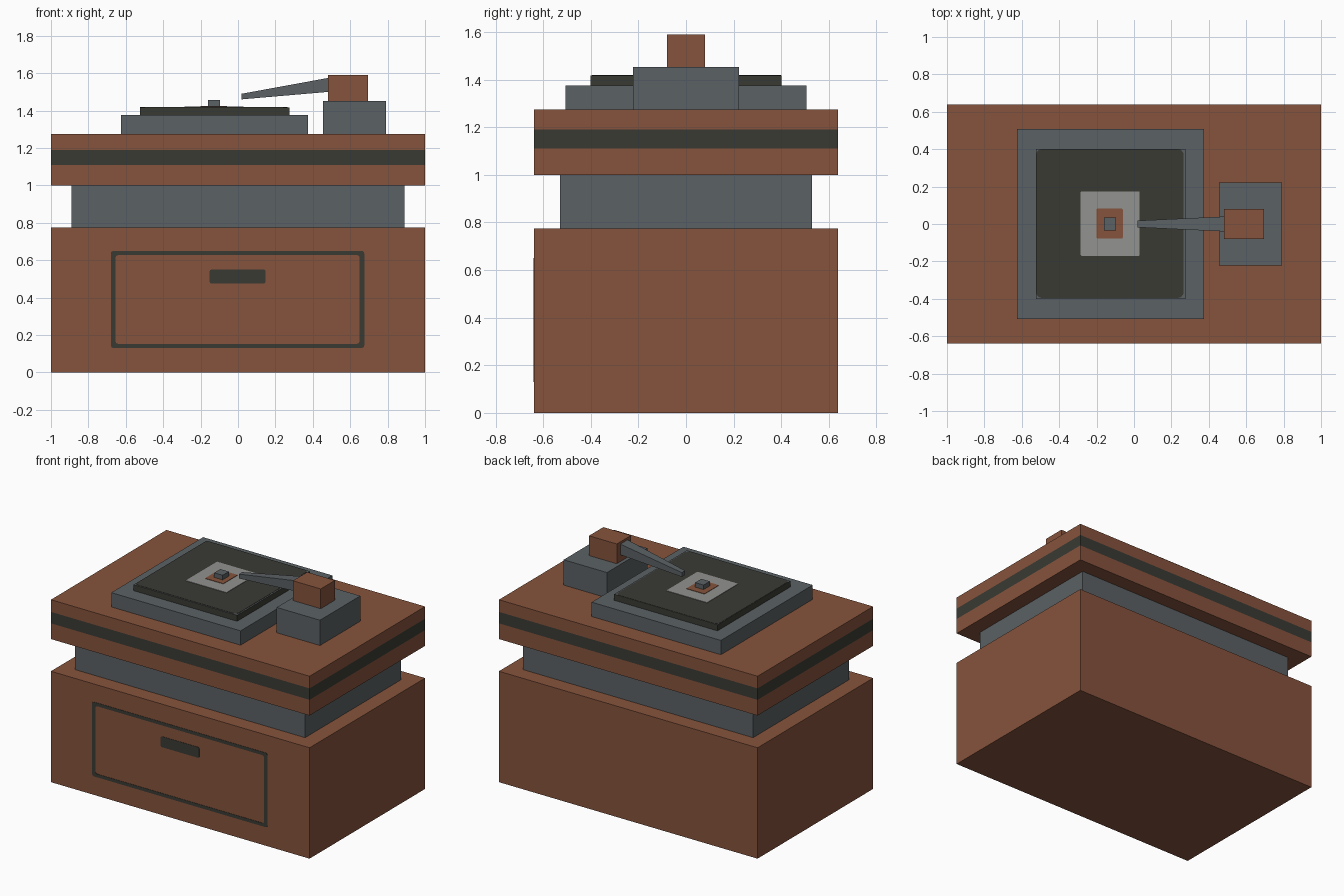
import bpy, bmesh, math

if "Cube" in bpy.data.objects:
    bpy.data.objects.remove(bpy.data.objects["Cube"])


def material(name, r, g, b):
    m = bpy.data.materials.new(name)
    lin = [((c / 255 + 0.055) / 1.055) ** 2.4 for c in (r, g, b)]
    m.diffuse_color = (*lin, 1)
    m.use_nodes = True
    m.node_tree.nodes["Principled BSDF"].inputs["Base Color"].default_value = m.diffuse_color
    return m


BROWN = material("brown wood", 134, 83, 60)
GREY = material("slate grey", 91, 97, 100)
DARK = material("charcoal", 58, 58, 52)
LIGHT = material("label grey", 146, 146, 144)


def finish(name, bm, *mats):
    bmesh.ops.recalc_face_normals(bm, faces=bm.faces)
    me = bpy.data.meshes.new(name)
    bm.to_mesh(me)
    bm.free()
    for m in mats:
        me.materials.append(m)
    ob = bpy.data.objects.new(name, me)
    bpy.context.collection.objects.link(ob)
    return ob


def box_mesh(x0, x1, y, z0, z1):
    """Box symmetric in y."""
    bm = bmesh.new()
    bmesh.ops.create_cube(bm, size=1)
    for v in bm.verts:
        v.co = (x1 if v.co.x > 0 else x0, math.copysign(y, v.co.y), z1 if v.co.z > 0 else z0)
    return bm


def box(name, mat, *dims):
    return finish(name, box_mesh(*dims), mat)


def rounded(x0, x1, y0, y1, r, n=4):
    """Outline of a rounded rectangle."""
    pts = []
    for i, (cx, cy) in enumerate([(x1 - r, y1 - r), (x0 + r, y1 - r), (x0 + r, y0 + r), (x1 - r, y0 + r)]):
        for k in range(n + 1):
            a = math.pi / 2 * (i + k / n)
            pts.append((cx + r * math.cos(a), cy + r * math.sin(a)))
    return pts


def plate(name, mat, place, base, top, outer, inner=None):
    """Thin plate, or a frame when an inner outline is given."""
    bm = bmesh.new()
    loops = [[bm.verts.new(place(u, v, h)) for u, v in o]
             for o in (outer, inner) if o for h in (base, top)]
    if inner:
        ring = [(loops[0], loops[1]), (loops[1], loops[3]), (loops[3], loops[2]), (loops[2], loops[0])]
    else:
        ring = [(loops[0], loops[1])]
        bm.faces.new(loops[0])
        bm.faces.new(loops[1])
    for a, b in ring:
        for i in range(len(a)):
            j = (i + 1) % len(a)
            bm.faces.new((a[i], a[j], b[j], b[i]))
    return finish(name, bm, mat)


def on_top(u, v, h):
    return (u, v, h)


def on_front(u, v, h):
    return (u, -h, v)


# Cabinet and neck
box("cabinet", BROWN, -1, 1, 0.638, 0, 0.775)
box("neck", GREY, -0.89, 0.89, 0.53, 0.775, 1.0)

# Lid with a dark band cut around its sides
bm = box_mesh(-1, 1, 0.638, 1.0, 1.275)
for z in (1.11, 1.19):
    bmesh.ops.bisect_plane(bm, geom=bm.verts[:] + bm.edges[:] + bm.faces[:],
                           plane_co=(0, 0, z), plane_no=(0, 0, 1))
for f in bm.faces:
    f.material_index = int(1.11 < f.calc_center_median().z < 1.19 and abs(f.normal.z) < 0.5)
finish("lid", bm, BROWN, DARK)

# Drawer outline and handle on the front
plate("drawer_outline", DARK, on_front, 0.636, 0.64,
      rounded(-0.68, 0.675, 0.13, 0.65, 0.015), rounded(-0.655, 0.65, 0.153, 0.627, 0.015))
plate("drawer_handle", DARK, on_front, 0.636, 0.64, rounded(-0.152, 0.148, 0.475, 0.55, 0.012))

# Platter and square record with rounded dark face
box("platter", GREY, -0.625, 0.375, 0.507, 1.275, 1.375)
bm = box_mesh(-0.525, 0.275, 0.402, 1.375, 1.417)
for f in bm.faces:
    f.material_index = int(f.normal.z > 0.5)
finish("record", bm, DARK, GREY)
plate("record_face", DARK, on_top, 1.416, 1.419, rounded(-0.523, 0.265, -0.395, 0.4, 0.03))
plate("record_label", LIGHT, on_top, 1.418, 1.422, rounded(-0.285, 0.03, -0.17, 0.175, 0.005))
plate("label_centre", BROWN, on_top, 1.421, 1.425, rounded(-0.2, -0.06, -0.077, 0.082, 0.005))
box("spindle", GREY, -0.16, -0.095, 0.034, 1.417, 1.457)

# Tone arm: pedestal, block and tapered bar
box("arm_pedestal", GREY, 0.455, 0.79, 0.223, 1.275, 1.452)
box("arm_block", BROWN, 0.48, 0.695, 0.079, 1.452, 1.59)
bm = box_mesh(0.02, 0.485, 0.04, 1.5, 1.575)
for v in bm.verts:
    if v.co.x < 0.1:
        v.co.y *= 0.45
        v.co.z = 1.49 if v.co.z > 1.55 else 1.46
finish("tone_arm", bm, GREY)
